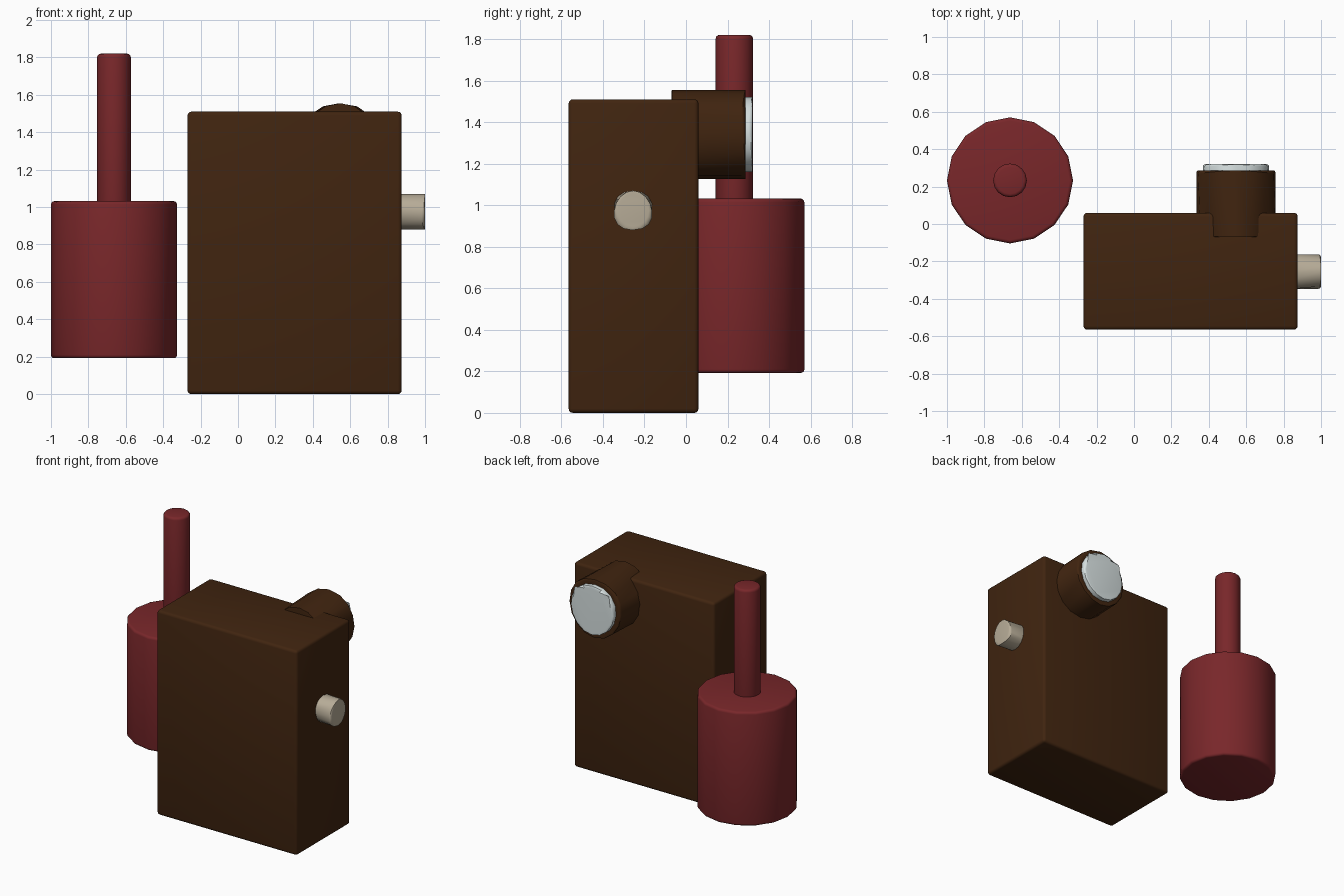
import bpy
import bmesh
import math
from mathutils import Matrix

cube = bpy.data.objects.get("Cube")
if cube:
    bpy.data.objects.remove(cube, do_unlink=True)


def material(name, rgb):
    mat = bpy.data.materials.new(name)
    mat.use_nodes = True
    colour = (*rgb, 1.0)
    mat.diffuse_color = colour
    bsdf = next(n for n in mat.node_tree.nodes if n.type == "BSDF_PRINCIPLED")
    bsdf.inputs["Base Color"].default_value = colour
    return mat


BROWN = material("dark brown", (0.052, 0.018, 0.005))
RED = material("deep red", (0.19, 0.02, 0.023))
BEIGE = material("beige", (0.47, 0.41, 0.31))
GLASS = material("pale glass", (0.68, 0.75, 0.75))


def finish(name, bm, mat, bevel):
    """Round the hard edges, then make a smooth-shaded object."""
    hard = [e for e in bm.edges if e.calc_face_angle(0) > math.radians(40)]
    bmesh.ops.bevel(bm, geom=hard, offset=bevel, segments=3, profile=0.5,
                    affect="EDGES", clamp_overlap=True)
    bmesh.ops.recalc_face_normals(bm, faces=bm.faces)
    mesh = bpy.data.meshes.new(name)
    bm.to_mesh(mesh)
    bm.free()
    mesh.materials.append(mat)
    obj = bpy.data.objects.new(name, mesh)
    bpy.context.collection.objects.link(obj)
    bpy.ops.object.select_all(action="DESELECT")
    obj.select_set(True)
    bpy.context.view_layer.objects.active = obj
    bpy.ops.object.shade_smooth_by_angle(angle=math.radians(35))
    return obj


def box(name, low, high, mat, bevel):
    bm = bmesh.new()
    bmesh.ops.create_cube(bm, size=1)
    for v in bm.verts:
        v.co = [a + (c + 0.5) * (b - a) for a, b, c in zip(low, high, v.co)]
    return finish(name, bm, mat, bevel)


def cylinder(name, axis, centre, radius, length, mat, bevel):
    """Sixteen-sided cylinder along the named axis."""
    bm = bmesh.new()
    bmesh.ops.create_cone(bm, cap_ends=True, segments=16, radius1=radius,
                          radius2=radius, depth=length)
    turn = {"X": Matrix.Rotation(math.pi / 2, 4, "Y"),
            "Y": Matrix.Rotation(math.pi / 2, 4, "X"),
            "Z": Matrix.Identity(4)}[axis]
    bm.transform(Matrix.Translation(centre) @ turn)
    return finish(name, bm, mat, bevel)


# Main case
box("case", (-0.27, -0.565, 0), (0.875, 0.06, 1.51), BROWN, 0.02)

# Lens barrel set into the back of the case, with its glass
cylinder("lens_barrel", "Y", (0.545, 0.109, 1.34), 0.215, 0.356, BROWN, 0.018)
cylinder("lens_glass", "Y", (0.545, 0.25, 1.34), 0.18, 0.14, GLASS, 0.018)

# Knob on the side
cylinder("side_knob", "X", (0.92, -0.255, 0.975), 0.095, 0.16, BEIGE, 0.018)

# Separate canister with its rod
cylinder("canister", "Z", (-0.663, 0.233, 0.612), 0.337, 0.84, RED, 0.018)
cylinder("canister_rod", "Z", (-0.663, 0.233, 1.36), 0.09, 0.92, RED, 0.018)
